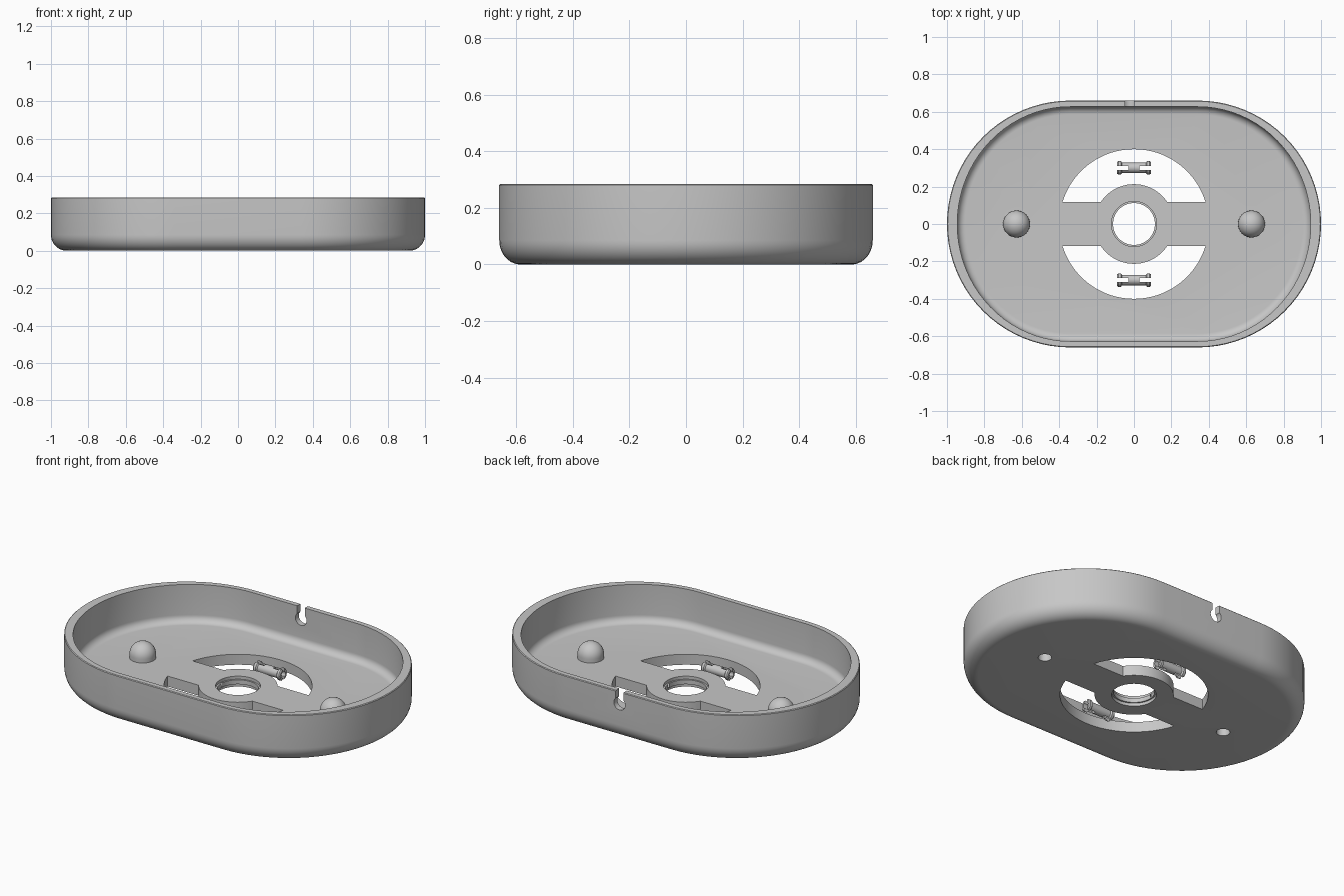
import bpy, bmesh
from math import sin, cos, pi, asin, radians
from mathutils import Matrix

if "Cube" in bpy.data.objects:
    bpy.data.objects.remove(bpy.data.objects["Cube"], do_unlink=True)

HEIGHT, FLOOR = 0.285, 0.062
PIN_Y, PIN_Z = 0.3, 0.037

grey = bpy.data.materials.new("plain grey")
grey.use_nodes = True
colour = (0.57, 0.57, 0.57, 1)
grey.diffuse_color = colour
grey.node_tree.nodes["Principled BSDF"].inputs["Base Color"].default_value = colour


def loft(name, rings, matrix=Matrix()):
    """Skin equal-length rings of points and cap both ends."""
    bm = bmesh.new()
    loops = [[bm.verts.new(p) for p in ring] for ring in rings]
    n = len(loops[0])
    for a, b in zip(loops, loops[1:]):
        for i in range(n):
            j = (i + 1) % n
            bm.faces.new((a[i], a[j], b[j], b[i]))
    bm.faces.new(loops[0][::-1])
    bm.faces.new(loops[-1])
    bmesh.ops.recalc_face_normals(bm, faces=bm.faces)
    bm.transform(matrix)
    mesh = bpy.data.meshes.new(name)
    bm.to_mesh(mesh)
    bm.free()
    mesh.materials.append(grey)
    obj = bpy.data.objects.new(name, mesh)
    bpy.context.collection.objects.link(obj)
    return obj


def arc(r, start, end, steps):
    angles = [start + (end - start) * i / steps for i in range(steps + 1)]
    return [(r * cos(a), r * sin(a)) for a in angles]


def lathe(name, profile, matrix=Matrix(), sides=48):
    """Turn (radius, height) pairs about z."""
    return loft(name, [[(x, y, z) for x, y in arc(r, 0, 2 * pi, sides)[:-1]]
                       for r, z in profile], matrix)


def prism(name, points, low, high, matrix=Matrix()):
    return loft(name, [[(x, y, z) for x, y in points] for z in (low, high)], matrix)


def box(name, size, centre):
    x, y, z = (s / 2 for s in size)
    return prism(name, [(-x, -y), (x, -y), (x, y), (-x, y)], -z, z,
                 Matrix.Translation(centre))


def combine(target, other, operation="DIFFERENCE"):
    """Apply a boolean and discard the helper."""
    other.hide_render = True
    mod = target.modifiers.new(operation, "BOOLEAN")
    mod.object, mod.operation, mod.solver = other, operation, "EXACT"
    bpy.context.view_layer.objects.active = target
    bpy.ops.object.modifier_apply(modifier=mod.name)
    bpy.data.objects.remove(other, do_unlink=True)


def smooth(obj):
    bpy.ops.object.select_all(action="DESELECT")
    obj.select_set(True)
    bpy.context.view_layer.objects.active = obj
    bpy.ops.object.shade_smooth_by_angle(angle=radians(30))


def stadium(half_x, half_y, z):
    """Long rounded outline; the end arcs stretch to suit the two half sizes."""
    flat = 0.34
    end = [(flat + x * (half_x - flat), y * half_y) for x, y in arc(1, -pi / 2, pi / 2, 40)]
    return [(x, y, z) for x, y in end + [(-x, -y) for x, y in end]]


# Tray: outer rounded base, wall, rim, inner wall, inner fillet and floor
rings = []
for c, s in arc(1, -pi / 2, 0, 10):
    rings.append(stadium(0.915 + 0.085 * c, 0.585 + 0.075 * c, 0.085 * (1 + s)))
rings.append(stadium(1, 0.66, HEIGHT - 0.004))
rings.append(stadium(0.996, 0.656, HEIGHT))
rings.append(stadium(0.945, 0.627, HEIGHT))
fillet = 0.042
for c, s in arc(fillet, 0, -pi / 2, 8):
    rings.append(stadium(0.945 - fillet + c, 0.627 - fillet + c, FLOOR + fillet + s))
tray = loft("tray", rings)

# Hollow domed posts
for side in (-1, 1):
    place = Matrix.Translation((side * 0.628, 0, 0))
    dome = [(0.072, FLOOR - 0.02)]
    dome += [(max(r, 0.001), FLOOR + 0.022 + z) for r, z in arc(0.072, 0, pi / 2, 12)]
    combine(tray, lathe("dome", dome, place), "UNION")
    combine(tray, lathe("dome_bore", [(0.037, -0.05), (0.037, 0.1)], place))

# Central hole with a recess on each face
for r, low, high in ((0.112, -0.1, 0.2), (0.121, FLOOR - 0.018, 0.2), (0.121, -0.1, 0.018)):
    combine(tray, lathe("centre_bore", [(r, low), (r, high)], sides=64))

# Crescent openings either side of the cross bar and hub
a, b = asin(0.118 / 0.4), asin(0.118 / 0.213)
crescent = arc(0.4, a, pi - a, 40) + arc(0.213, pi - b, b, 24)
for turn in (0, pi):
    combine(tray, prism("crescent", crescent, -0.1, 0.2, Matrix.Rotation(turn, 4, "Z")))

# Keyhole cable notch in the back wall
notch_x, notch_z = -0.024, 0.212
combine(tray, lathe("cable_hole", [(0.037, -0.1), (0.037, 0.1)],
                    Matrix.Translation((notch_x, 0.65, notch_z)) @ Matrix.Rotation(pi / 2, 4, "X")))
combine(tray, box("cable_slot", (0.05, 0.2, 0.2), (notch_x, 0.65, notch_z + 0.1)))
smooth(tray)

# Split snap pins lying in the openings
half = [(0.028, 0), (0.028, 0.064), (0.036, 0.07), (0.036, 0.084), (0.031, 0.09)]
pin_profile = [(r, -z) for r, z in half[:0:-1]] + half[1:]
for label, side in (("front_pin", -1), ("back_pin", 1)):
    place = Matrix.Translation((0, side * PIN_Y, PIN_Z)) @ Matrix.Rotation(pi / 2, 4, "Y")
    pin = lathe(label, pin_profile, place, 32)
    for end in (-1, 1):
        combine(pin, lathe("pin_bore", [(0.019, end * 0.03), (0.019, end * 0.12)], place, 32))
        combine(pin, box("pin_slot", (0.1, 0.022, 0.2), (end * 0.08, side * PIN_Y, PIN_Z)))
    smooth(pin)
